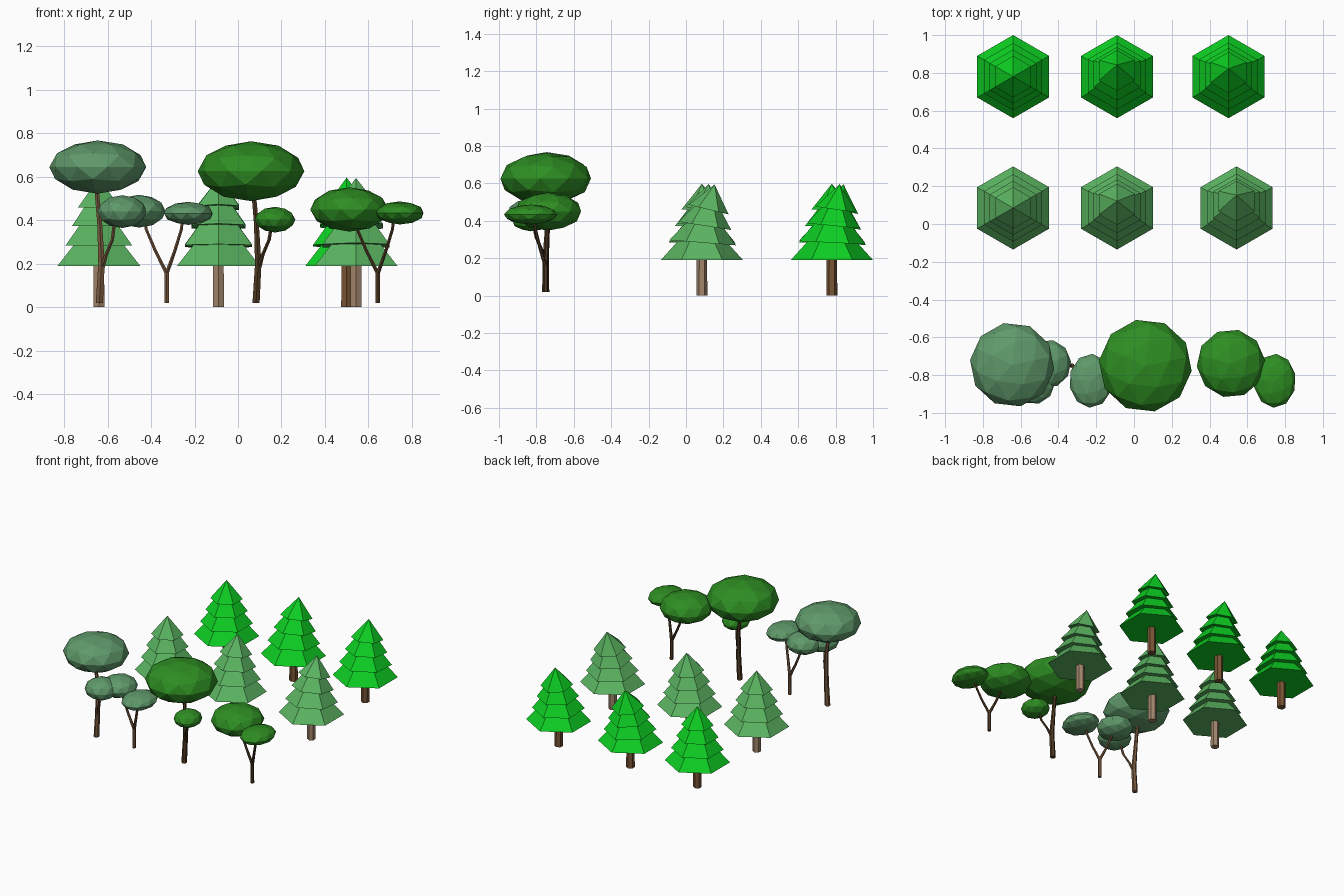
import bpy, bmesh, math
from mathutils import Vector, Matrix

if "Cube" in bpy.data.objects:
    bpy.data.objects.remove(bpy.data.objects["Cube"])


def material(name, rgb):
    m = bpy.data.materials.new(name)
    m.diffuse_color = (*rgb, 1)
    m.use_nodes = True
    m.node_tree.nodes["Principled BSDF"].inputs["Base Color"].default_value = m.diffuse_color
    return m


BRIGHT = material("bright_green", (0.004, 0.62, 0.016))
SOFT = material("soft_green", (0.105, 0.46, 0.12))
LEAF = material("leaf_green", (0.027, 0.27, 0.016))
SAGE = material("sage_green", (0.115, 0.32, 0.145))
BROWN = material("pine_brown", (0.19, 0.09, 0.035))
PALE = material("pale_bark", (0.36, 0.235, 0.15))
DARK = material("dark_bark", (0.08, 0.042, 0.017))
WARM = material("warm_bark", (0.19, 0.10, 0.05))


def finish(bm, name, mat):
    bmesh.ops.recalc_face_normals(bm, faces=bm.faces)
    me = bpy.data.meshes.new(name)
    bm.to_mesh(me)
    bm.free()
    me.materials.append(mat)
    ob = bpy.data.objects.new(name, me)
    bpy.context.collection.objects.link(ob)
    return ob


def add_tube(bm, path, sides=6):
    """Tapered stem through (x, y, z, radius) points with level rings."""
    rings = []
    for x, y, z, r in path:
        rings.append([bm.verts.new((x + r * math.sin(i * math.tau / sides),
                                    y + r * math.cos(i * math.tau / sides), z))
                      for i in range(sides)])
    for a, b in zip(rings, rings[1:]):
        for i in range(sides):
            j = (i + 1) % sides
            bm.faces.new((a[i], a[j], b[j], b[i]))
    bm.faces.new(rings[0])
    bm.faces.new(rings[-1])


# Pine tiers: base height, base radius, top height, top radius
TIERS = [(0.19, 0.22, 0.29, 0.13), (0.283, 0.178, 0.38, 0.10),
         (0.373, 0.143, 0.47, 0.07), (0.46, 0.11, 0.598, 0.0)]


def pine(x, y, bend, leaf, bark):
    bm = bmesh.new()
    add_tube(bm, [(x, y, 0, 0.029), (x, y, 0.2, 0.028)])
    finish(bm, "pine_trunk", bark)
    bm = bmesh.new()
    for k, (z0, r0, z1, r1) in enumerate(TIERS):
        f = k / 3
        # each tier leans and slides a little further than the one below
        mat = (Matrix.Translation((x + bend * 0.55 * f * f, y, z0))
               @ Matrix.Rotation(bend * 3.6 * f, 4, 'Y')
               @ Matrix.Translation((0, 0, (z1 - z0) / 2))
               @ Matrix.Rotation(math.pi / 2, 4, 'Z'))
        bmesh.ops.create_cone(bm, cap_ends=True, segments=6, radius1=r0,
                              radius2=r1, depth=z1 - z0, matrix=mat)
    # turn check: hexagon corners must point along y
    vs = [v for v in bm.verts if abs(v.co.z - 0.19) < 1e-4]
    if max(v.co.x for v in vs) - x > 0.2:
        bmesh.ops.rotate(bm, verts=bm.verts, cent=(x, y, 0),
                         matrix=Matrix.Rotation(math.pi / 2, 3, 'Z'))
    finish(bm, "pine_foliage", leaf)


for x, bend in ((-0.64, 0), (-0.09, 0.06), (0.5, 0.04)):
    pine(x, 0.78, bend, BRIGHT, BROWN)
for x, bend in ((-0.64, 0), (-0.09, 0.035), (0.543, 0.065)):
    pine(x, 0.085, bend, SOFT, PALE)


def canopy(center, size, mat, turn=0.0):
    bm = bmesh.new()
    bmesh.ops.create_icosphere(bm, subdivisions=2, radius=1.02)
    bmesh.ops.rotate(bm, verts=bm.verts, cent=(0, 0, 0),
                     matrix=Matrix.Rotation(turn, 3, 'Z'))
    bmesh.ops.scale(bm, verts=bm.verts, vec=size)
    bmesh.ops.translate(bm, verts=bm.verts, vec=center)
    finish(bm, "umbrella_canopy", mat)


def stems(paths, mat):
    bm = bmesh.new()
    for p in paths:
        add_tube(bm, p)
    finish(bm, "umbrella_trunk", mat)


def tall_tree(x, top, side, leaf, bark):
    """Straight trunk under a big canopy, low side branch with a small one."""
    (tc, ts), (sc, ss) = top, side
    y = -0.75
    stems([[(x, y, 0.02, 0.019), (x + 0.01, y, 0.2, 0.017),
            (x + 0.002, y + 0.01, 0.38, 0.013), (x - 0.016, y + 0.01, 0.58, 0.011)],
           [(x + 0.014, y, 0.18, 0.012), (x + 0.03, y - 0.02, 0.24, 0.01),
            (x + 0.06, y - 0.05, 0.31, 0.009),
            (x + 0.075, sc[1] + 0.01, sc[2], 0.008)]], bark)
    canopy(tc, ts, leaf, 0.2)
    canopy(sc, ss, leaf, 0.9)


def forked_tree(x, left, right, leaf, bark):
    """Short trunk splitting in a Y, with a canopy on each arm."""
    y = -0.75
    arms = [[(x, y, 0.02, 0.013), (x, y, 0.175, 0.012)]]
    for (c, s), reach in ((left, -0.095), (right, 0.068)):
        arms.append([(x, y, 0.155, 0.011),
                     (x + reach * 0.55, y + (c[1] - y) * 0.4, 0.26, 0.009),
                     (x + reach, y + (c[1] - y) * 0.7, 0.36, 0.008),
                     (x + reach * 1.1, y + (c[1] - y) * 0.8, c[2], 0.007)])
        canopy(c, s, leaf, 0.5 + reach)
    stems(arms, bark)


# Sage pair
tall_tree(-0.638, ((-0.645, -0.745, 0.645), (0.22, 0.22, 0.12)),
          ((-0.533, -0.84, 0.44), (0.112, 0.112, 0.074)), SAGE, WARM)
forked_tree(-0.328, ((-0.455, -0.74, 0.442), (0.12, 0.125, 0.074)),
            ((-0.228, -0.83, 0.432), (0.113, 0.14, 0.052)), SAGE, WARM)
# Leaf green pair
tall_tree(0.083, ((0.06, -0.75, 0.626), (0.242, 0.242, 0.135)),
          ((0.17, -0.83, 0.403), (0.092, 0.1, 0.058)), LEAF, DARK)
forked_tree(0.643, ((0.513, -0.738, 0.45), (0.178, 0.178, 0.1)),
            ((0.745, -0.83, 0.434), (0.11, 0.14, 0.052)), LEAF, DARK)
